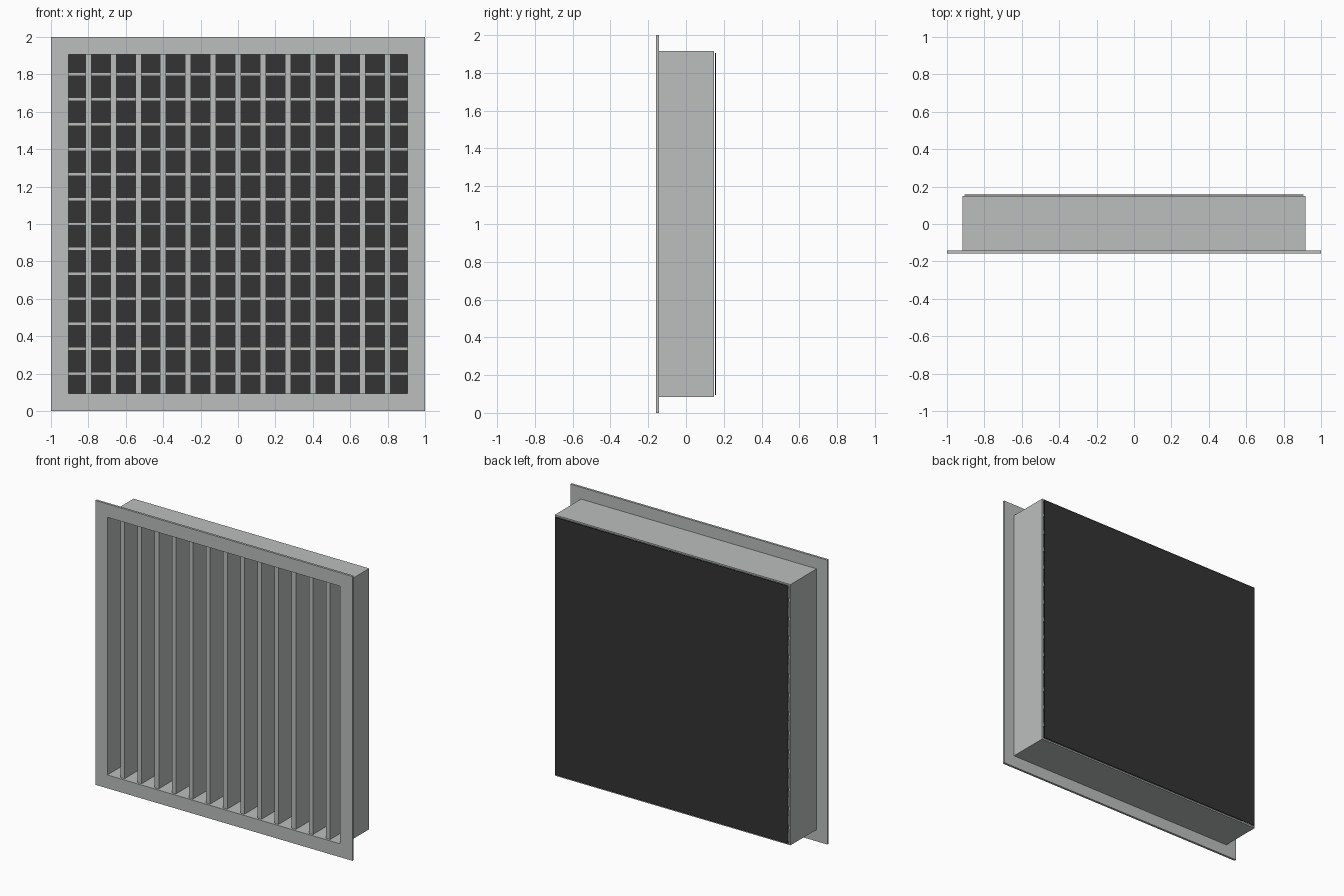
import bpy, bmesh

if "Cube" in bpy.data.objects:
    bpy.data.objects.remove(bpy.data.objects["Cube"])

# overall dimensions
FLANGE = 1.0           # half size of the front flange
OPEN = 0.906           # half size of the clear opening
DUCT = 0.917           # outer half size of the duct collar
CZ = 1.0               # height of the centre
Y_FRONT, Y_FLANGE, Y_DUCT, Y_BACK = -0.158, -0.142, 0.149, 0.158
Y_SPLIT = 0.008        # where the two blade rows meet
BLADES, PITCH = 13, 0.1333


def material(name, rgb):
    m = bpy.data.materials.new(name)
    m.diffuse_color = (*rgb, 1)
    m.use_nodes = True
    m.node_tree.nodes["Principled BSDF"].inputs["Base Color"].default_value = m.diffuse_color
    return m


grey = material("light_grey_metal", (0.50, 0.52, 0.515))
black = material("dark_backing", (0.033, 0.033, 0.033))


def add_object(name, bm, mat):
    bmesh.ops.recalc_face_normals(bm, faces=bm.faces)
    mesh = bpy.data.meshes.new(name)
    bm.to_mesh(mesh)
    bm.free()
    mesh.materials.append(mat)
    ob = bpy.data.objects.new(name, mesh)
    bpy.context.collection.objects.link(ob)
    return ob


def box(name, x, y, z, mat):
    """Box between (min, max) pairs on each axis."""
    bm = bmesh.new()
    bmesh.ops.create_cube(bm, size=1)
    for v in bm.verts:
        v.co = [a[0] if c < 0 else a[1] for a, c in zip((x, y, z), v.co)]
    return add_object(name, bm, mat)


def square_frame(name, outer, inner, y0, y1, mat):
    """Square ring with mitred corners, running from y0 to y1."""
    bm = bmesh.new()
    corners = [(-1, -1), (1, -1), (1, 1), (-1, 1)]
    loops = [[bm.verts.new((sx * r, y, CZ + sz * r)) for sx, sz in corners]
             for r, y in ((outer, y0), (outer, y1), (inner, y1), (inner, y0))]
    for a, b in zip(loops, loops[1:] + loops[:1]):
        for i in range(4):
            j = (i + 1) % 4
            bm.faces.new((a[i], a[j], b[j], b[i]))
    return add_object(name, bm, mat)


# flange and duct collar
square_frame("front_flange", FLANGE, OPEN, Y_FRONT, Y_FLANGE, grey)
square_frame("duct_collar", DUCT, OPEN, Y_FLANGE, Y_DUCT, grey)

# vertical blades in front, horizontal blades behind
for i in range(BLADES):
    p = (i - (BLADES - 1) / 2) * PITCH
    box(f"vertical_blade_{i + 1}", (p - 0.016, p + 0.016), (Y_FLANGE, Y_SPLIT),
        (CZ - OPEN, CZ + OPEN), grey)
    box(f"horizontal_blade_{i + 1}", (-OPEN, OPEN), (Y_SPLIT, Y_DUCT - 0.004),
        (CZ + p - 0.009, CZ + p + 0.009), grey)

# dark sheet closing the back
box("back_sheet", (-OPEN, OPEN), (Y_BACK - 0.005, Y_BACK), (CZ - OPEN, CZ + OPEN), black)
